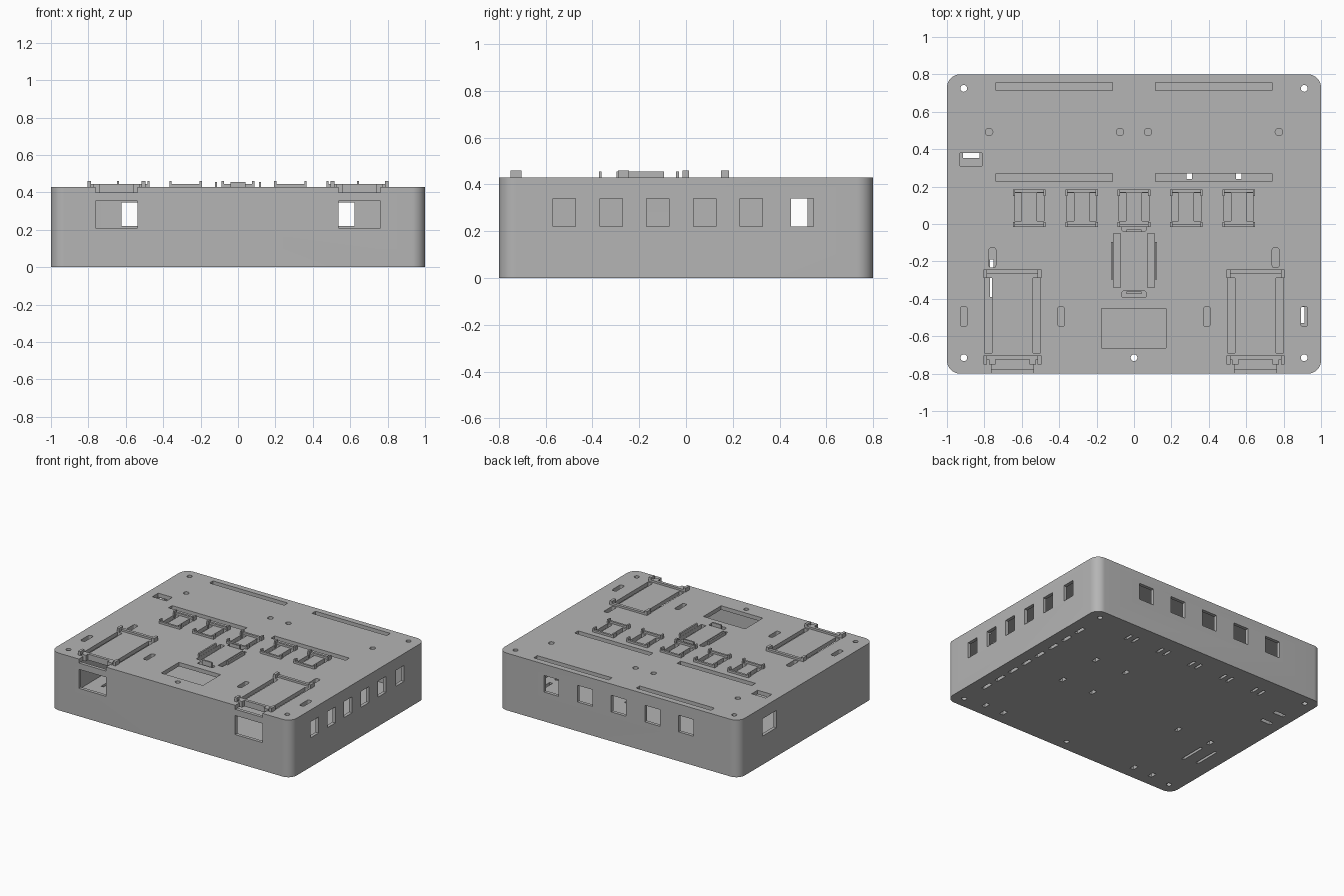
import bpy, bmesh, math

old = bpy.data.objects.get("Cube")
if old:
    bpy.data.objects.remove(old)

# Single plain grey material
grey = bpy.data.materials.new("plain grey")
grey.use_nodes = True
colour = (0.46, 0.46, 0.46, 1)
grey.diffuse_color = colour
grey.node_tree.nodes["Principled BSDF"].inputs["Base Color"].default_value = colour

WALL, FLOOR, CEIL, TOP = 0.025, 0.03, 0.40, 0.43


def prism(bm, x0, x1, y0, y1, z0, z1, r=0, seg=8):
    """Upright block with optional rounded vertical corners."""
    pts = []
    if r:
        corners = [(x1 - r, y1 - r), (x0 + r, y1 - r), (x0 + r, y0 + r), (x1 - r, y0 + r)]
        for q, (cx, cy) in enumerate(corners):
            for i in range(seg + 1):
                a = (q + i / seg) * math.pi / 2
                pts.append((cx + r * math.cos(a), cy + r * math.sin(a)))
    else:
        pts = [(x1, y1), (x0, y1), (x0, y0), (x1, y0)]
    low = [bm.verts.new((x, y, z0)) for x, y in pts]
    high = [bm.verts.new((x, y, z1)) for x, y in pts]
    bm.faces.new(low[::-1])
    bm.faces.new(high)
    n = len(pts)
    for i in range(n):
        j = (i + 1) % n
        bm.faces.new((low[i], low[j], high[j], high[i]))


def finish(bm, name):
    bmesh.ops.remove_doubles(bm, verts=bm.verts, dist=1e-5)
    bmesh.ops.recalc_face_normals(bm, faces=bm.faces)
    mesh = bpy.data.meshes.new(name)
    bm.to_mesh(mesh)
    bm.free()
    mesh.materials.append(grey)
    ob = bpy.data.objects.new(name, mesh)
    bpy.context.collection.objects.link(ob)
    return ob


def carve(target, bm):
    """Subtract the cutter geometry and bake the result."""
    cutter = finish(bm, "cutter")
    mod = target.modifiers.new("carve", 'BOOLEAN')
    mod.operation, mod.solver, mod.object = 'DIFFERENCE', 'EXACT', cutter
    bpy.context.view_layer.update()
    deps = bpy.context.evaluated_depsgraph_get()
    mesh = bpy.data.meshes.new_from_object(target.evaluated_get(deps))
    target.modifiers.clear()
    target.data = mesh
    bpy.data.objects.remove(cutter)


def lid_cut(bm, x0, x1, y0, y1, r=0):
    prism(bm, x0, x1, y0, y1, CEIL - 0.02, TOP + 0.05, r)


def floor_cut(bm, x, y, w, d, r=0):
    prism(bm, x - w / 2, x + w / 2, y - d / 2, y + d / 2, -0.05, FLOOR + 0.03, r)


# Hollow case with rounded corners
bm = bmesh.new()
prism(bm, -1, 1, -0.8, 0.8, 0, TOP, 0.07, 12)
case = finish(bm, "case")
bm = bmesh.new()
prism(bm, -1 + WALL, 1 - WALL, -0.8 + WALL, 0.8 - WALL, FLOOR, CEIL, 0.045, 8)
carve(case, bm)

# Windows in the four walls
sensor_x = [i * 0.28 for i in range(-2, 3)]
bm = bmesh.new()
for x in sensor_x:
    prism(bm, x - 0.062, x + 0.062, 0.75, 0.85, 0.22, 0.345)
for y in [-0.52, -0.32, -0.12, 0.08, 0.28, 0.497]:
    prism(bm, 0.95, 1.05, y - 0.048, y + 0.048, 0.22, 0.34)
prism(bm, -1.05, -0.95, 0.355, 0.52, 0.215, 0.345)
for s in (-1, 1):
    a, b = sorted((s * 0.537, s * 0.763))
    prism(bm, a, b, -0.85, -0.75, 0.21, 0.353)
carve(case, bm)

# Openings in the lid
bm = bmesh.new()
for s in (-1, 1):
    def pair(x0, x1, y0, y1, r=0):
        a, b = sorted((s * x0, s * x1))
        lid_cut(bm, a, b, y0, y1, r)
    pair(0.115, 0.737, 0.714, 0.756)
    pair(0.115, 0.737, 0.227, 0.27)
    pair(0.072, 0.11, -0.34, -0.052)
    pair(0.76, 0.80, -0.69, -0.29)
    pair(0.50, 0.54, -0.69, -0.29)
    for x, y in [(0.757, -0.18), (0.91, -0.495), (0.39, -0.495)]:
        pair(x - 0.018, x + 0.018, y - 0.053, y + 0.053, 0.012)
    for x in (0.075, 0.775):
        pair(x - 0.02, x + 0.02, 0.472, 0.512, 0.0199)
    a, b = sorted((s * 0.537, s * 0.763))
    prism(bm, a, b, -0.85, -0.703, CEIL, TOP + 0.05)
for x in sensor_x:
    for a, b in ((-0.08, -0.042), (0.042, 0.08)):
        lid_cut(bm, x + a, x + b, 0.015, 0.165)
for y in (-0.022, -0.376):
    lid_cut(bm, -0.064, 0.064, y - 0.017, y + 0.017, 0.008)
lid_cut(bm, -0.175, 0.172, -0.663, -0.452)
lid_cut(bm, -0.93, -0.812, 0.31, 0.38)
carve(case, bm)

# Slots in the floor
bm = bmesh.new()
for i in range(8):
    floor_cut(bm, 0.9, 0.5 - i * 0.141, 0.025, 0.085)
for x in sensor_x:
    for dx in (-0.03, 0.03):
        floor_cut(bm, x + dx, 0.645, 0.02, 0.07)
for x in (-0.74, -0.58, 0.58, 0.74):
    floor_cut(bm, x, -0.69, 0.03, 0.05)
for x in (0.295, 0.56):
    floor_cut(bm, x, 0.265, 0.03, 0.05)
    floor_cut(bm, x, -0.085, 0.03, 0.05)
floor_cut(bm, -0.477, -0.1, 0.03, 0.05)
floor_cut(bm, -0.76, -0.1, 0.03, 0.05)
floor_cut(bm, -0.76, -0.29, 0.02, 0.2)
floor_cut(bm, -0.87, -0.27, 0.02, 0.2)
for y in (0.367, 0.504):
    floor_cut(bm, -0.87, y, 0.09, 0.03)
carve(case, bm)

# Screw holes straight through
bm = bmesh.new()
holes = [(s * 0.91, y) for s in (-1, 1) for y in (0.725, -0.715)] + [(0, -0.715)]
for x, y in holes:
    prism(bm, x - 0.018, x + 0.018, y - 0.018, y + 0.018, -0.05, 0.5, 0.0179)
carve(case, bm)

bpy.context.view_layer.objects.active = case
case.select_set(True)
bpy.ops.object.shade_smooth_by_angle(angle=math.radians(30))
case.select_set(False)

# Small sensor clips on the lid: end bars with corner posts
bm = bmesh.new()
for x in sensor_x:
    for y0, y1, p0, p1 in ((0.168, 0.184, 0.15, 0.184), (-0.015, 0.0, -0.015, 0.012)):
        prism(bm, x - 0.075, x + 0.075, y0, y1, 0.41, 0.445)
        for s in (-1, 1):
            c = x + s * 0.081
            prism(bm, c - 0.006, c + 0.006, p0, p1, 0.41, 0.46)
finish(bm, "sensor_clips")

# Large front mounts
for s, side in ((1, "left"), (-1, "right")):
    bm = bmesh.new()
    c = s * 0.65
    for y0, y1, p0, p1 in ((-0.265, -0.243, -0.29, -0.243), (-0.725, -0.703, -0.75, -0.703)):
        prism(bm, c - 0.135, c + 0.135, y0, y1, 0.40, 0.445)
        for t in (-1, 1):
            x = c + t * 0.145
            prism(bm, x - 0.01, x + 0.01, p0, p1, 0.40, 0.46)
    for t in (-1, 1):
        x = c + t * 0.108
        prism(bm, x - 0.018, x + 0.018, -0.75, -0.725, 0.40, 0.445)
    finish(bm, side + "_front_mount")

# Centre mount: two long side clips and two end tabs
bm = bmesh.new()
for s in (-1, 1):
    x = s * 0.117
    prism(bm, x - 0.006, x + 0.006, -0.297, -0.095, 0.41, 0.455)
for y in (-0.036, -0.367):
    prism(bm, -0.04, 0.04, y - 0.006, y + 0.006, 0.40, 0.455)
finish(bm, "centre_mount")
